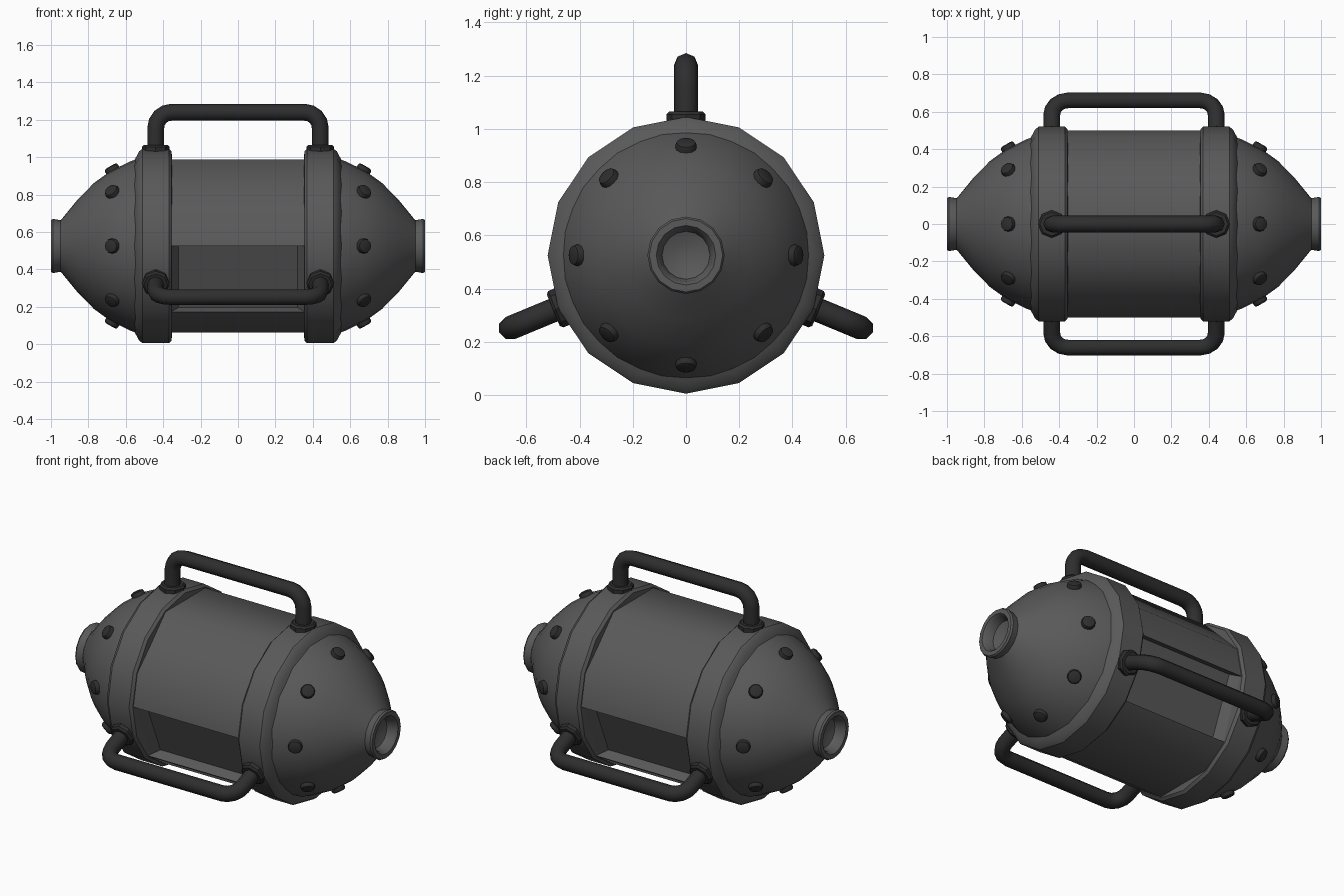
import bpy, bmesh, math
from mathutils import Matrix, Vector

cube = bpy.data.objects.get("Cube")
if cube:
    bpy.data.objects.remove(cube, do_unlink=True)

AXIS_Z = 0.525
CENTRE = Matrix.Translation((0, 0, AXIS_Z))
HANDLE_ANGLES = (0, 112.5, -112.5)


def make_material(name, value):
    mat = bpy.data.materials.new(name)
    mat.use_nodes = True
    colour = (value, value, value, 1)
    mat.diffuse_color = colour
    mat.node_tree.nodes["Principled BSDF"].inputs["Base Color"].default_value = colour
    return mat


hull_grey = make_material("hull grey", 0.1)
dark_grey = make_material("dark grey", 0.027)


def turn(degrees):
    """Rotation about the long axis, measured from straight up."""
    return CENTRE @ Matrix.Rotation(math.radians(degrees), 4, 'X')


def finish(name, bm, mat, matrix=None, angle=30):
    if matrix:
        bm.transform(matrix)
    bmesh.ops.recalc_face_normals(bm, faces=bm.faces)
    mesh = bpy.data.meshes.new(name)
    bm.to_mesh(mesh)
    bm.free()
    mesh.materials.append(mat)
    obj = bpy.data.objects.new(name, mesh)
    bpy.context.collection.objects.link(obj)
    smooth(obj, angle)
    return obj


def smooth(obj, angle):
    bpy.ops.object.select_all(action='DESELECT')
    obj.select_set(True)
    bpy.context.view_layer.objects.active = obj
    bpy.ops.object.shade_smooth_by_angle(angle=math.radians(angle))


def lathe(name, profile, side, mat, steps=16):
    """Spin an (x, radius) profile around the long axis."""
    bm = bmesh.new()
    verts = [bm.verts.new((x * side, 0, r)) for x, r in profile]
    edges = [bm.edges.new(pair) for pair in zip(verts, verts[1:])]
    bmesh.ops.spin(bm, geom=verts + edges, cent=(0, 0, 0), axis=(1, 0, 0),
                   angle=math.tau, steps=steps, use_merge=True)
    bmesh.ops.remove_doubles(bm, verts=bm.verts, dist=0.0005)
    return finish(name, bm, mat, CENTRE)


# Central body: faceted barrel with a sunken panel on front and back
def make_body():
    bm = bmesh.new()
    angles = (0, 22.5, 67.5, 112.5, 157.5, 180, 225, 247.5, 292.5, 315)
    ring = [bm.verts.new((-0.36, 0.5 * math.cos(math.radians(a)),
                          0.5 * math.sin(math.radians(a)))) for a in angles]
    base = bm.faces.new(ring)
    top = bmesh.ops.extrude_face_region(bm, geom=[base])
    moved = [v for v in top['geom'] if isinstance(v, bmesh.types.BMVert)]
    bmesh.ops.translate(bm, verts=moved, vec=(0.72, 0, 0))
    bmesh.ops.recalc_face_normals(bm, faces=bm.faces)
    tilt = math.radians(-22.5)
    for side in (-1, 1):
        normal = Vector((0, side * math.cos(tilt), math.sin(tilt)))
        face = next(f for f in bm.faces if f.normal.dot(normal) > 0.99)
        panel = bmesh.ops.extrude_discrete_faces(bm, faces=[face])['faces'][0]
        for v in panel.verts:
            v.co -= normal * 0.065
            v.co.x *= 0.88
    finish("body", bm, hull_grey, CENTRE, 50)


make_body()

# End caps, bands and recessed end ports
band = [(0.35, 0.42), (0.355, 0.505), (0.37, 0.52), (0.51, 0.52),
        (0.53, 0.505), (0.545, 0.475), (0.56, 0.45)]
dome = [(0.54, 0.465), (0.57, 0.455), (0.68, 0.402), (0.77, 0.337),
        (0.86, 0.245), (0.95, 0.135)]
port = [(0.945, 0.12), (0.95, 0.138), (0.99, 0.145), (1, 0.138),
        (1, 0.112), (0.985, 0.1), (0.94, 0.09), (0.925, 0.05), (0.92, 0)]

for side, label in ((1, "left"), (-1, "right")):
    lathe(label + "_band", band, side, hull_grey)
    lathe(label + "_dome", dome, side, hull_grey, 32)
    lathe(label + "_end_port", port, side, hull_grey)

    # Ring of eight bolts tilted to the dome slope
    for i in range(8):
        bm = bmesh.new()
        bmesh.ops.create_cone(bm, cap_ends=True, segments=12, radius1=0.04,
                              radius2=0.04, depth=0.05)
        rim = [e for e in bm.edges if all(v.co.z > 0 for v in e.verts)]
        bmesh.ops.bevel(bm, geom=rim, offset=0.014, segments=2,
                        affect='EDGES', profile=0.5)
        place = (turn(i * 45) @ Matrix.Translation((0.67 * side, 0, 0.405))
                 @ Matrix.Rotation(math.radians(30 * side), 4, 'Y'))
        finish(f"{label}_bolt_{i + 1}", bm, dark_grey, place, 40)


# Handles: bent tube with a collar at each foot
def handle_path():
    foot, top, half, bend = 0.48, 0.715, 0.44, 0.085
    right = [Vector((half, 0, foot))]
    for i in range(5):
        a = math.radians(i * 22.5)
        right.append(Vector((half - bend + bend * math.cos(a), 0,
                             top - bend + bend * math.sin(a))))
    return right + [Vector((-p.x, 0, p.z)) for p in reversed(right)]


for n, angle in enumerate(HANDLE_ANGLES, 1):
    curve = bpy.data.curves.new(f"handle_{n}", 'CURVE')
    curve.dimensions = '3D'
    curve.bevel_depth = 0.045
    curve.bevel_resolution = 2
    curve.use_fill_caps = True
    points = handle_path()
    spline = curve.splines.new('POLY')
    spline.points.add(len(points) - 1)
    for p, co in zip(spline.points, points):
        p.co = (*co, 1)
    curve.materials.append(dark_grey)
    handle = bpy.data.objects.new(f"handle_{n}", curve)
    handle.matrix_world = turn(angle)
    bpy.context.collection.objects.link(handle)
    bpy.ops.object.select_all(action='DESELECT')
    handle.select_set(True)
    bpy.context.view_layer.objects.active = handle
    bpy.ops.object.convert(target='MESH')
    smooth(bpy.context.object, 50)

    for side in (-1, 1):
        bm = bmesh.new()
        bmesh.ops.create_cone(bm, cap_ends=True, segments=8, radius1=0.074,
                              radius2=0.074, depth=0.07)
        rim = [e for e in bm.edges if all(v.co.z > 0 for v in e.verts)]
        bmesh.ops.bevel(bm, geom=rim, offset=0.01, segments=1, affect='EDGES')
        place = turn(angle) @ Matrix.Translation((0.44 * side, 0, 0.505))
        finish(f"handle_{n}_collar_{'left' if side > 0 else 'right'}", bm,
               dark_grey, place)
